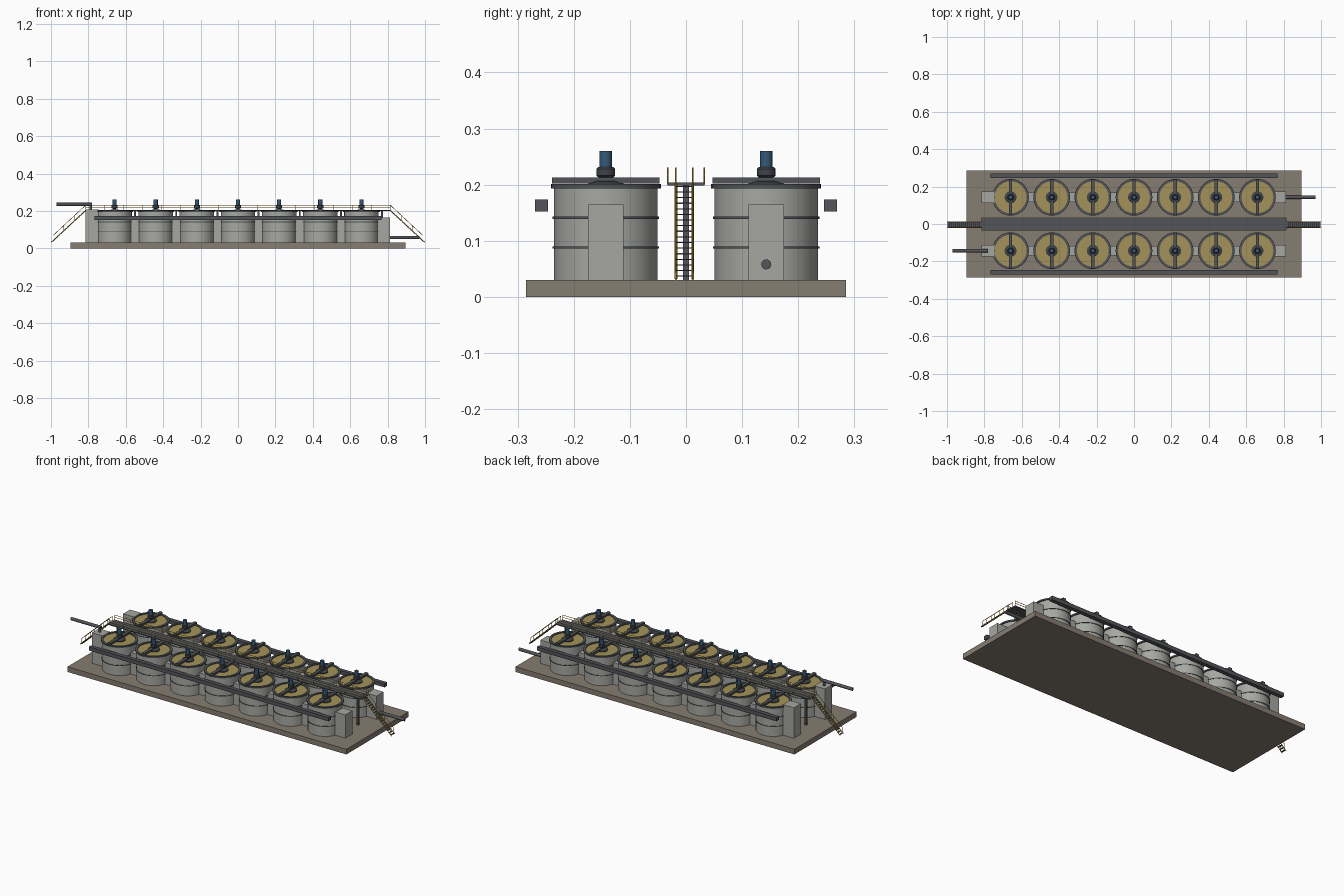
import bpy, bmesh, math
from mathutils import Vector, Matrix

if "Cube" in bpy.data.objects:
    bpy.data.objects.remove(bpy.data.objects["Cube"])


def mat(name, rgb):
    m = bpy.data.materials.new(name)
    m.diffuse_color = (*rgb, 1)
    m.use_nodes = True
    m.node_tree.nodes["Principled BSDF"].inputs["Base Color"].default_value = m.diffuse_color
    return m


CONCRETE = mat("brown concrete", (0.24, 0.205, 0.165))
TANK = mat("tank grey", (0.38, 0.39, 0.36))
STEEL = mat("dark steel", (0.085, 0.09, 0.1))
GEAR = mat("gearbox charcoal", (0.05, 0.055, 0.065))
FROTH = mat("froth ochre", (0.37, 0.29, 0.10))
BLUE = mat("motor blue", (0.035, 0.10, 0.19))
YELLOW = mat("safety yellow", (0.55, 0.33, 0.03))


def finish(name, bm, material, smooth=False):
    bmesh.ops.recalc_face_normals(bm, faces=bm.faces)
    me = bpy.data.meshes.new(name)
    bm.to_mesh(me)
    bm.free()
    me.materials.append(material)
    ob = bpy.data.objects.new(name, me)
    bpy.context.collection.objects.link(ob)
    if smooth:
        bpy.ops.object.select_all(action='DESELECT')
        ob.select_set(True)
        bpy.context.view_layer.objects.active = ob
        bpy.ops.object.shade_smooth_by_angle(angle=math.radians(35))
    return ob


def add_box(bm, x0, x1, y0, y1, z0, z1):
    m = Matrix.Translation(((x0 + x1) / 2, (y0 + y1) / 2, (z0 + z1) / 2))
    bmesh.ops.create_cube(bm, size=1, matrix=m @ Matrix.Diagonal((x1 - x0, y1 - y0, z1 - z0, 1)))


def box(name, material, *dims):
    bm = bmesh.new()
    add_box(bm, *dims)
    return finish(name, bm, material)


def add_rod(bm, a, b, r, n=6):
    a, b = Vector(a), Vector(b)
    d = b - a
    m = Matrix.Translation((a + b) / 2) @ d.to_track_quat('Z', 'Y').to_matrix().to_4x4()
    bmesh.ops.create_cone(bm, cap_ends=True, segments=n, radius1=r, radius2=r, depth=d.length, matrix=m)


def lathe(name, material, profile, x, y, n=40, closed=False):
    """Revolve (radius, z) points; closed profiles make rings."""
    bm = bmesh.new()
    rings = [[bm.verts.new((x + r * math.cos(2 * math.pi * i / n), y + r * math.sin(2 * math.pi * i / n), z))
              for i in range(n)] for r, z in profile]
    pairs = list(zip(rings, rings[1:])) + ([(rings[-1], rings[0])] if closed else [])
    for lo, hi in pairs:
        for i in range(n):
            j = (i + 1) % n
            bm.faces.new((lo[i], lo[j], hi[j], hi[i]))
    if not closed:
        bm.faces.new(rings[0])
        bm.faces.new(rings[-1])
    return finish(name, bm, material, True)


def ring(name, x, y, r0, r1, z0, z1):
    return lathe(name, STEEL, [(r0, z0), (r1, z0), (r1, z1), (r0, z1)], x, y, closed=True)


# Base slab
box("base_slab", CONCRETE, -0.895, 0.895, -0.285, 0.285, 0, 0.03)

# Two rows of seven tanks
for s in (-1, 1):
    y = s * 0.143
    for k in range(7):
        x = (k - 3) * 0.22
        lathe("tank_shell", TANK, [(0.092, 0.03), (0.092, 0.194)], x, y)
        for z in (0.088, 0.141):
            ring("tank_band", x, y, 0.091, 0.0945, z - 0.002, z + 0.002)
        ring("launder_rim", x, y, 0.085, 0.098, 0.193, 0.201)
        lathe("froth_surface", FROTH, [(0.086, 0.193), (0.086, 0.1965)], x, y)
        # Agitator drive and its bridge
        lathe("drive_hood", GEAR, [(0.032, 0.196), (0.032, 0.201), (0.018, 0.207)], x, y, 24)
        box("drive_bridge", STEEL, x - 0.009, x + 0.009, y - 0.096, y + 0.096, 0.202, 0.213)
        lathe("gearbox", GEAR, [(0.013, 0.213), (0.0165, 0.216), (0.0165, 0.228), (0.013, 0.232)], x, y, 12)
        lathe("drive_motor", BLUE, [(0.011, 0.232), (0.011, 0.26)], x, y, 20)
        # Transfer box to the next tank
        if k < 6:
            box("transfer_box", TANK, x + 0.08, x + 0.14, y - 0.025, y + 0.025, 0.03, 0.155)
    # Row end boxes and long collecting launder
    box("feed_box", TANK, -0.815, -0.745, y - 0.032, y + 0.032, 0.03, 0.207)
    box("discharge_box", TANK, 0.745, 0.812, y - 0.032, y + 0.032, 0.03, 0.165)
    lo, hi = sorted((s * 0.246, s * 0.269))
    box("collecting_launder", STEEL, -0.768, 0.768, lo, hi, 0.152, 0.174)

# Inlet and outlet pipes
bm = bmesh.new()
add_rod(bm, (-0.97, -0.143, 0.235), (-0.78, -0.143, 0.235), 0.009, 16)
add_rod(bm, (-0.787, -0.143, 0.2), (-0.787, -0.143, 0.235), 0.007, 16)
finish("inlet_pipe", bm, STEEL, True)
bm = bmesh.new()
add_rod(bm, (0.8, 0.143, 0.058), (0.97, 0.143, 0.058), 0.009, 16)
finish("outlet_pipe", bm, STEEL, True)

# Central walkway with support posts
box("walkway_deck", STEEL, -0.815, 0.815, -0.033, 0.033, 0.199, 0.204)
bm = bmesh.new()
for i in range(8):
    x = -0.77 + i * 0.22
    add_box(bm, x - 0.005, x + 0.005, -0.005, 0.005, 0.03, 0.2)
finish("walkway_posts", bm, STEEL)

# Walkway railings
bm = bmesh.new()
for y in (-0.0325, 0.0325):
    for z in (0.217, 0.23):
        add_rod(bm, (-0.815, y, z), (0.815, y, z), 0.0015)
    for i in range(17):
        x = -0.814 + i * 1.628 / 16
        add_rod(bm, (x, y, 0.2), (x, y, 0.23), 0.0014)
finish("walkway_railing", bm, YELLOW)

# End stairs: stringers, handrails and treads
Y0, Y1 = -0.018, 0.012
for s in (-1, 1):
    def on(t, y, h=0.0):
        return Vector((s * (0.815 + 0.183 * t), y, 0.202 - 0.17 * t + h))
    bm = bmesh.new()
    for y in (Y0, Y1):
        add_rod(bm, on(0, y), on(1, y), 0.0026, 4)
        add_rod(bm, on(0, y, 0.028), on(0.95, y, 0.028), 0.0014)
        for t in (0, 0.32, 0.64, 0.95):
            add_rod(bm, on(t, y), on(t, y, 0.028), 0.0012)
    finish("stair_rails", bm, YELLOW)
    bm = bmesh.new()
    for i in range(17):
        p = on((i + 0.5) / 17, 0)
        add_box(bm, p.x - 0.005, p.x + 0.005, Y0, Y1, p.z - 0.001, p.z + 0.001)
    finish("stair_treads", bm, STEEL)
